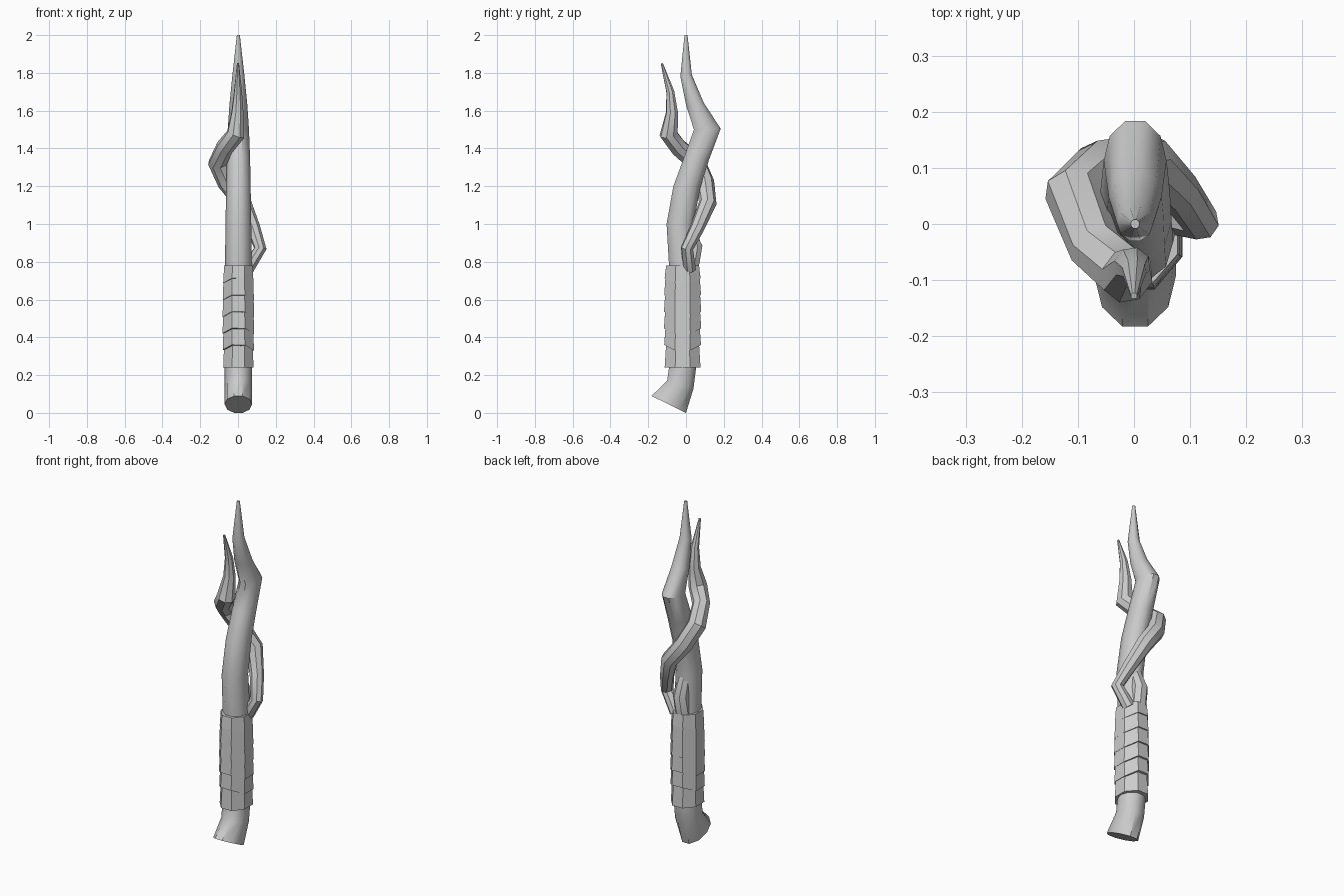
import bpy, bmesh, math
from mathutils import Vector

if "Cube" in bpy.data.objects:
    bpy.data.objects.remove(bpy.data.objects["Cube"])


def skin(name, rings, smooth):
    """Join a stack of equal-sized vertex rings into a capped tube."""
    bm = bmesh.new()
    loops = [[bm.verts.new(p) for p in r] for r in rings]
    n = len(loops[0])
    for a, b in zip(loops, loops[1:]):
        for i in range(n):
            j = (i + 1) % n
            bm.faces.new((a[i], a[j], b[j], b[i]))
    bm.faces.new(loops[0][::-1])
    bm.faces.new(loops[-1])
    bmesh.ops.recalc_face_normals(bm, faces=bm.faces)
    me = bpy.data.meshes.new(name)
    bm.to_mesh(me)
    bm.free()
    ob = bpy.data.objects.new(name, me)
    bpy.context.collection.objects.link(ob)
    if smooth:
        bpy.ops.object.select_all(action='DESELECT')
        bpy.context.view_layer.objects.active = ob
        ob.select_set(True)
        bpy.ops.object.shade_smooth_by_angle(angle=math.radians(40))
    return ob


def ring(centre, u, v, n, phase=0.5):
    angles = [2 * math.pi * (i + phase) / n for i in range(n)]
    return [centre + u * math.cos(a) + v * math.sin(a) for a in angles]


def tube(name, path, n=8):
    """Sweep a circle along (x, y, z, radius) points."""
    pts = [Vector(p[:3]) for p in path]
    u = Vector((1, 0, 0))
    rings = []
    for i, p in enumerate(pts):
        d0 = (p - pts[max(i - 1, 0)]).normalized()
        d1 = (pts[min(i + 1, len(pts) - 1)] - p).normalized()
        t = (d0 + d1).normalized()
        u = (u - t * u.dot(t)).normalized()
        rings.append(ring(p, u * path[i][3], t.cross(u) * path[i][3], n))
    return skin(name, rings, True)


# Main shaft: front (y, z), back (y, z) and half width of every section
sections = [
    (-.183, .09, .0, .0, .073), (-.10, .17, .04, .13, .073),
    (-.087, .26, .055, .25, .073), (-.09, .78, .055, .78, .071),
    (-.103, 1.0, .04, 1.0, .068), (-.067, 1.2, .075, 1.19, .065),
    (-.008, 1.36, .122, 1.34, .062), (.042, 1.5, .184, 1.505, .056),
    (.0, 1.63, .095, 1.64, .047), (-.03, 1.78, .031, 1.79, .032),
    (-.008, 2.0, .008, 2.0, .008)]
rings = []
for fy, fz, by, bz, w in sections:
    c = Vector((.002, (fy + by) / 2, (fz + bz) / 2))
    rings.append(ring(c, Vector((w, 0, 0)), Vector((0, (by - fy) / 2, (bz - fz) / 2)), 10, 0))
    # push the section out so that its front and back reach the profile
    rings[-1] = [Vector((p.x, c.y + (p.y - c.y) * 1.05, c.z + (p.z - c.z) * 1.05)) for p in rings[-1]]
low = min(p.z for r in rings for p in r)
rings[0] = [p - Vector((0, 0, low)) for p in rings[0]]
skin("shaft", rings, True)

# Side branch that winds around the shaft and ends in a second point
tube("winding_branch", [
    (.05, .02, .76, .035), (.118, .005, .87, .034), (.08, .06, .98, .038),
    (.025, .115, 1.11, .047), (-.06, .10, 1.22, .05), (-.108, .055, 1.325, .052),
    (-.07, -.04, 1.405, .048), (-.012, -.092, 1.475, .05), (-.003, -.074, 1.59, .033),
    (0, -.083, 1.7, .022), (0, -.128, 1.85, .006)])

# Short swelling at the back where the branch leaves the shaft
tube("branch_root", [(-.005, .02, .74, .045), (0, .045, .88, .045), (0, -.01, 1.03, .03)])

# Grip of overlapping wraps, each flaring outwards to its lower edge
for k in range(6):
    bottom = .24 + .088 * k + (.02 if k else 0)
    top = .78 if k == 5 else bottom + .125
    rows = []
    bulge = .004 * math.sin(math.pi * k / 5)
    for z, rx, ry in ((bottom, .082, .097), (top, .077, .089)):
        row = ring(Vector((.002, -.018, z)), Vector((rx + bulge, 0, 0)) * 1.06,
                   Vector((0, ry + bulge, 0)) * 1.06, 8)
        if k and z == bottom:
            for p in row:
                p.z -= .033 * (abs(p.x) / rx) ** 2 - .018
        rows.append(row)
    skin("grip_wrap_%d" % (k + 1), rows, False)
